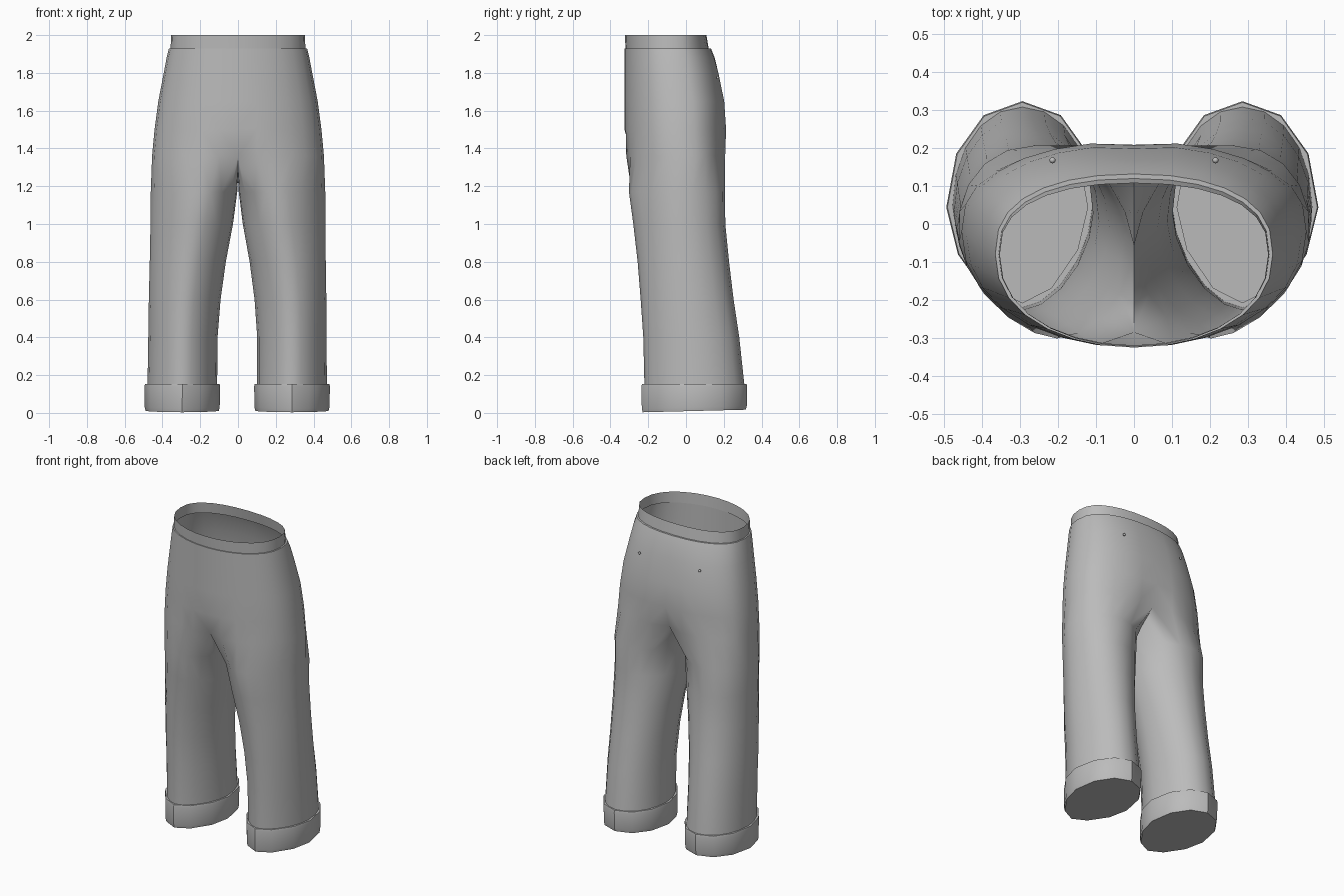
import bpy
import bmesh
from math import sin, cos, pi, copysign
from mathutils import Vector

cube = bpy.data.objects.get("Cube")
if cube:
    bpy.data.objects.remove(cube)

cloth = bpy.data.materials.new("grey cloth")
cloth.use_nodes = True
cloth.diffuse_color = (0.5, 0.5, 0.5, 1)
cloth.node_tree.nodes["Principled BSDF"].inputs["Base Color"].default_value = (0.5, 0.5, 0.5, 1)

N = 20       # points round a leg
OUTER = 14   # segments of a leg that continue up into the hips


def power(v, e):
    return copysign(abs(v) ** e, v)


def oval(t, x0, x1, y0, y1, skew=0.0):
    """Leg section with a creased front; t = 0 is the front, a quarter turn is outward."""
    e = 1.17 if cos(t) > 0 else 0.98
    depth = -power(cos(t), e)
    return ((x0 + x1) / 2 + (x1 - x0) / 2 * power(sin(t), e) + skew * depth,
            (y0 + y1) / 2 + (y1 - y0) / 2 * depth)


def hip_point(t, z, width, front, widest, back):
    """Point on one half of the torso; t runs from centre front to centre back."""
    c = cos(t)
    if c > 0:
        return Vector((width * sin(t), widest - (widest - front) * c ** 0.9, z))
    return Vector((width * abs(sin(t)) ** 0.9, widest + (back - widest) * (-c) ** 0.78, z))


def bridge(bm, low, high, closed):
    for i in range(len(low) if closed else len(low) - 1):
        j = (i + 1) % len(low)
        bm.faces.new((low[i], low[j], high[j], high[i]))


def finish(name, bm, angle=40):
    """Weld, let the legs lean slightly to the right, and make the object."""
    bmesh.ops.remove_doubles(bm, verts=bm.verts, dist=0.0005)
    bmesh.ops.recalc_face_normals(bm, faces=bm.faces)
    for v in bm.verts:
        v.co.x -= 0.005 * max(0, 1 - v.co.z / 1.1)
    mesh = bpy.data.meshes.new(name)
    bm.to_mesh(mesh)
    bm.free()
    mesh.materials.append(cloth)
    obj = bpy.data.objects.new(name, mesh)
    bpy.context.collection.objects.link(obj)
    bpy.ops.object.select_all(action='DESELECT')
    obj.select_set(True)
    bpy.context.view_layer.objects.active = obj
    bpy.ops.object.shade_smooth_by_angle(angle=angle * pi / 180)
    return obj


# Leg sections: height, inner x, outer x, front y, back y, skew
LEG = [(0.14, 0.106, 0.475, -0.22, 0.31, 0), (0.4, 0.105, 0.472, -0.226, 0.282, 0),
       (0.6, 0.09, 0.47, -0.24, 0.252, 0), (0.8, 0.063, 0.466, -0.256, 0.228, 0.006),
       (1.0, 0.026, 0.463, -0.279, 0.208, 0.018), (1.17, 0.004, 0.462, -0.302, 0.207, 0.03)]
# Hip sections: height, half width, front y, widest y, back y
HIP = [(1.36, 0.455, -0.323, -0.02, 0.212), (1.5, 0.442, -0.326, -0.03, 0.217),
       (1.65, 0.422, -0.326, -0.04, 0.207), (1.8, 0.393, -0.326, -0.06, 0.176),
       (1.88, 0.378, -0.326, -0.07, 0.152), (1.93, 0.366, -0.326, -0.08, 0.132)]
BAND = [(1.93, 0.357, -0.32, -0.08, 0.12), (2.0, 0.354, -0.324, -0.08, 0.108)]

# Trousers: two tubes that open into one torso above the crotch
bm = bmesh.new()
for side in (1, -1):
    def add(x, y, z):
        return bm.verts.new((side * x, y, z))

    start = -(N - OUTER) / 2 + 1
    rings = [[add(*oval((i + start) * 2 * pi / N, *sec), z) for i in range(N)]
             for z, *sec in LEG]
    hips = [[add(*hip_point(pi * i / OUTER, *sec)) for i in range(OUTER + 1)]
            for sec in HIP]
    # crotch seam: dips between the centre front and the centre back
    front, back = hips[0][0], hips[0][-1]
    front.co.y, back.co.y = -0.285, 0.17
    saddle = []
    for k in range(1, N - OUTER):
        f = k / (N - OUTER)
        saddle.append(add(0, back.co.y + (front.co.y - back.co.y) * f, 1.36 - 0.12 * sin(pi * f)))
    rings.append(hips[0] + saddle)
    for low, high in zip(rings, rings[1:]):
        bridge(bm, low, high, True)
    for low, high in zip(hips, hips[1:]):
        bridge(bm, low, high, False)
    for ring in hips[1:4]:          # shallow dip down the middle of the seat
        ring[-1].co.y -= 0.008
finish("trousers", bm, 60)

# Waistband: a slightly narrower open band with a small ledge below it
bm = bmesh.new()
for side in (1, -1):
    loops = []
    for sec in [HIP[-1]] + BAND:
        loops.append([hip_point(pi * i / OUTER, *sec) for i in range(OUTER + 1)])
    loops = [[bm.verts.new((side * p.x, p.y, p.z)) for p in loop] for loop in loops]
    for low, high in zip(loops, loops[1:]):
        bridge(bm, low, high, False)
finish("waistband", bm, 35)

# Turned-up cuffs with closed soles
CUFF_SIDES = 12
for side, name in ((1, "left_cuff"), (-1, "right_cuff")):
    bm = bmesh.new()
    loops = []
    for z, grow in ((0.153, -0.012), (0.153, 0.013), (0.14, 0.016), (0.03, 0.014), (0.01, 0.009)):
        loop = []
        for i in range(CUFF_SIDES):
            x, y = oval(2 * pi * i / CUFF_SIDES, 0.106 - grow, 0.475 + grow,
                        -0.22 - grow, 0.308 + grow)
            tilt = 0.025 * (y - 0.04) if z < 0.1 else 0
            loop.append(bm.verts.new((side * x, y, z + tilt)))
        loops.append(loop)
    for low, high in zip(loops, loops[1:]):
        bridge(bm, low, high, True)
    bm.faces.new(loops[-1])
    finish(name, bm, 35)

# Small buttons on the back pockets
for side, name in ((1, "left_back_button"), (-1, "right_back_button")):
    bm = bmesh.new()
    bmesh.ops.create_uvsphere(bm, u_segments=10, v_segments=6, radius=0.008)
    bmesh.ops.translate(bm, verts=bm.verts, vec=(side * 0.215, 0.168, 1.775))
    finish(name, bm)
